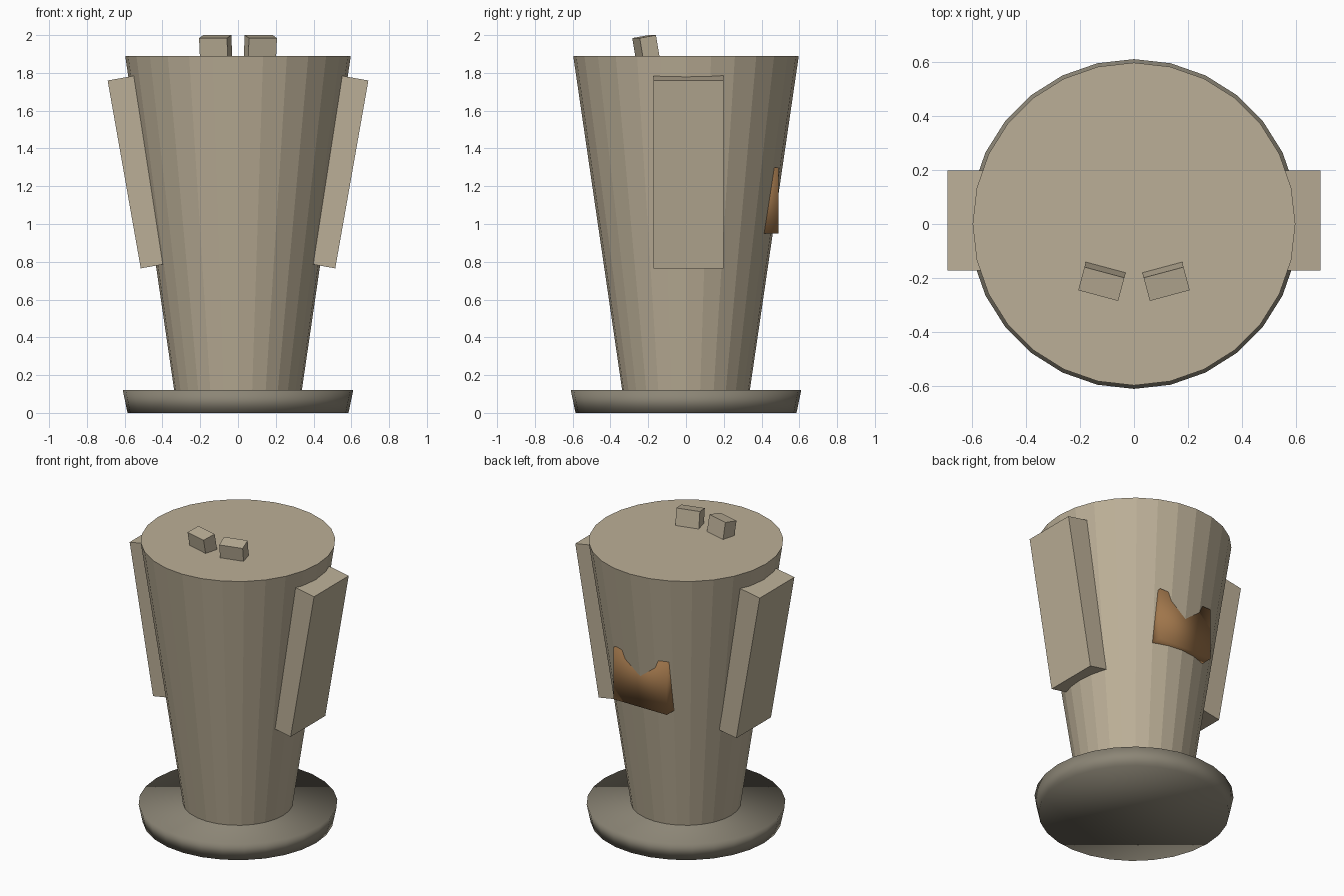
import bpy
import math
from mathutils import Matrix, Vector

if "Cube" in bpy.data.objects:
    bpy.data.objects.remove(bpy.data.objects["Cube"])


def material(name, rgb):
    mat = bpy.data.materials.new(name)
    mat.diffuse_color = (*rgb, 1)
    mat.use_nodes = True
    mat.node_tree.nodes["Principled BSDF"].inputs["Base Color"].default_value = mat.diffuse_color
    return mat


TAN = material("tan", (0.50, 0.43, 0.31))
OLIVE = material("dark olive", (0.26, 0.235, 0.18))
BROWN = material("brown", (0.35, 0.18, 0.07))
SIDES = 28


def finish(name, mat, smooth=False):
    obj = bpy.context.object
    obj.name = name
    obj.data.materials.append(mat)
    if smooth:
        bpy.ops.object.shade_smooth()
    return obj


def tapered(name, r_low, r_high, z_low, z_high, mat, smooth=False):
    bpy.ops.mesh.primitive_cone_add(
        vertices=SIDES, radius1=r_low, radius2=r_high, depth=z_high - z_low,
        location=(0, 0, (z_low + z_high) / 2))
    return finish(name, mat, smooth)


def box(name, size, transform, mat, smooth=False):
    bpy.ops.mesh.primitive_cube_add(size=1)
    obj = finish(name, mat, smooth)
    obj.data.transform(transform @ Matrix.Diagonal((*size, 1)))
    return obj


# Round foot and flaring body
tapered("base", 0.585, 0.61, 0.0, 0.12, OLIVE, smooth=True)
tapered("body", 0.335, 0.597, 0.10, 1.89, TAN)

for side, label in ((1, "right"), (-1, "left")):
    # Long arm slab leaning outward along the body
    lean = math.radians(10)
    arm_turn = Matrix.Rotation(side * lean, 4, 'Y')
    outer_mid = Vector((side * 0.6025, 0.0125, 1.2625))
    inward = arm_turn @ Vector((-side * 0.1, 0, 0))
    box(label + "_arm", (0.2, 0.37, 1.01),
        Matrix.Translation(outer_mid + inward) @ arm_turn, TAN)

    # Small tilted block on the lid
    eye_turn = (Matrix.Rotation(side * math.radians(15), 4, 'Z')
                @ Matrix.Rotation(math.radians(10), 4, 'X'))
    top_mid = Vector((side * 0.121, -0.222, 1.992))
    down = eye_turn @ Vector((0, 0, -0.08))
    box(label + "_eye", (0.153, 0.09, 0.16),
        Matrix.Translation(top_mid + down) @ eye_turn, TAN)

# Back plate, half sunk into the body so the flare notches its top
box("back_plate", (0.4, 0.12, 0.35),
    Matrix.Translation((0, 0.43, 1.125)), BROWN, smooth=True)
